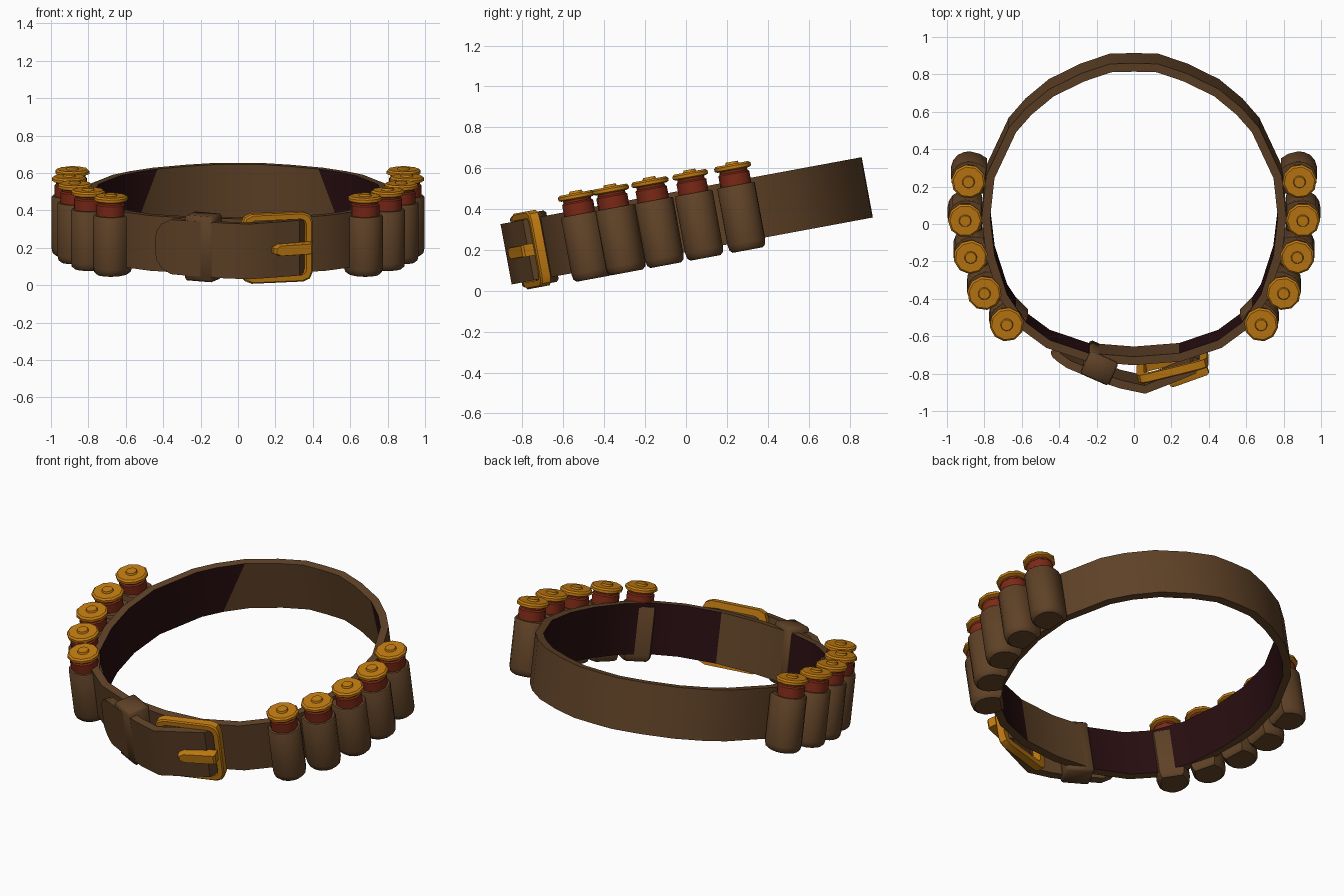
import bpy, bmesh, math
from mathutils import Matrix, Vector

if "Cube" in bpy.data.objects:
    bpy.data.objects.remove(bpy.data.objects["Cube"])


def material(name, rgb):
    m = bpy.data.materials.new(name)
    m.diffuse_color = (*rgb, 1)
    m.use_nodes = True
    m.node_tree.nodes["Principled BSDF"].inputs["Base Color"].default_value = m.diffuse_color
    return m


LEATHER = material("brown leather", (0.115, 0.054, 0.020))
LINING = material("dark red lining", (0.020, 0.004, 0.005))
BRASS = material("brass", (0.54, 0.20, 0.006))
RED = material("red shell", (0.20, 0.022, 0.008))

# The whole belt is tilted, higher at the back
TILT = Matrix.Translation((0, 0, 0.342)) @ Matrix.Rotation(math.radians(10.5), 4, 'X')


def finish(name, bm, mats, local=Matrix(), smooth=35):
    bmesh.ops.recalc_face_normals(bm, faces=bm.faces)
    me = bpy.data.meshes.new(name)
    bm.to_mesh(me)
    bm.free()
    me.transform(TILT @ local)
    for m in mats:
        me.materials.append(m)
    me.shade_smooth()
    me.set_sharp_from_angle(angle=math.radians(smooth))
    ob = bpy.data.objects.new(name, me)
    bpy.context.collection.objects.link(ob)
    return ob


def strip(pts, thick, heights, closed):
    """Upright band following a clockwise path; thickness grows inwards."""
    bm = bmesh.new()
    n = len(pts)
    rings = []
    for i, p in enumerate(pts):
        a = pts[(i - 1) % n] if closed or i > 0 else p
        b = pts[(i + 1) % n] if closed or i < n - 1 else p
        t = (Vector(b) - Vector(a)).normalized()
        q = Vector(p) + Vector((t.y, -t.x)) * thick
        h = heights[i]
        rings.append([bm.verts.new(c) for c in
                      ((*p, -h), (*p, h), (q.x, q.y, h), (q.x, q.y, -h))])
    for i in range(n if closed else n - 1):
        a, b = rings[i], rings[(i + 1) % n]
        for k in range(4):
            bm.faces.new((a[k], b[k], b[(k + 1) % 4], a[(k + 1) % 4]))
    if not closed:
        bm.faces.new(rings[0])
        bm.faces.new(rings[-1])
    return bm


def prism(outline, levels):
    """Stack scaled copies of a 2D outline: levels are (scale, z)."""
    bm = bmesh.new()
    rings = [[bm.verts.new((x * s, y * s, z)) for x, y in outline] for s, z in levels]
    n = len(outline)
    for a, b in zip(rings, rings[1:]):
        for i in range(n):
            bm.faces.new((a[i], a[(i + 1) % n], b[(i + 1) % n], b[i]))
    bm.faces.new(rings[0])
    bm.faces.new(rings[-1])
    return bm


# Main belt ring, with dark lining on the inner side faces
half = [(0.13, 0.898), (0.285, 0.845), (0.455, 0.76), (0.58, 0.655), (0.67, 0.55),
        (0.79, 0.29), (0.815, 0.06), (0.79, -0.155), (0.72, -0.375),
        (0.61, -0.54), (0.47, -0.645), (0.25, -0.72)]
path = [(0, 0.902)] + half + [(0, -0.74)] + [(-x, y) for x, y in reversed(half)]
bm = strip(path, 0.046, [0.15] * len(path), True)
bmesh.ops.recalc_face_normals(bm, faces=bm.faces)


def is_inner(f):
    c = f.calc_center_median()
    return abs(f.normal.z) < 0.3 and f.normal.x * c.x + f.normal.y * c.y < 0


for f in [f for f in bm.faces if is_inner(f)]:
    c = f.calc_center_median()
    if 0.62 < c.y < 0.72:   # slanted end of the lining
        top = min((v for v in f.verts if v.co.z > 0), key=lambda v: abs(v.co.x))
        low = max((v for v in f.verts if v.co.z < 0), key=lambda v: abs(v.co.x))
        bmesh.ops.connect_verts(bm, verts=[top, low])
for f in bm.faces:
    c = f.calc_center_median()
    if is_inner(f) and c.y < 0.667 and abs(c.x) > 0.2:
        f.material_index = 1
finish("belt", bm, [LEATHER, LINING])

# Overlapping strap end: through the buckle to a rounded tip
tongue = [(0.36, -0.715), (0.33, -0.785), (0.20, -0.84), (0.06, -0.895), (-0.08, -0.865),
          (-0.22, -0.815), (-0.36, -0.755), (-0.41, -0.725), (-0.435, -0.71), (-0.445, -0.70)]
finish("strap_end", strip(tongue, 0.045,
       [0.145, 0.15, 0.15, 0.15, 0.15, 0.15, 0.148, 0.12, 0.08, 0.03], False), [LEATHER])

# Keeper loop around both layers
bm = bmesh.new()
bmesh.ops.create_cube(bm, size=1, matrix=Matrix.Diagonal((0.165, 0.135, 0.355, 1)))
bmesh.ops.bevel(bm, geom=bm.edges[:], offset=0.012, segments=1, affect='EDGES')
finish("keeper_loop", bm, [LEATHER],
       Matrix.Translation((-0.185, -0.755, 0)) @ Matrix.Rotation(math.radians(-24), 4, 'Z'), 50)

# Buckle frame: rounded rectangle with an opening


def rounded(w, h, c):
    q = [(w, h - c), (w - 0.3 * c, h - 0.3 * c), (w - c, h)]
    return (q + [(-x, y) for x, y in reversed(q)] + [(-x, -y) for x, y in q]
            + [(x, -y) for x, y in reversed(q)])


bm = bmesh.new()
loops = []
for w, h, c, d in ((0.193, 0.188, 0.05, -0.021), (0.186, 0.181, 0.05, -0.028),
                   (0.158, 0.153, 0.03, -0.028), (0.153, 0.148, 0.03, 0.021),
                   (0.193, 0.188, 0.05, 0.021)):
    loops.append([bm.verts.new((x, d, z)) for x, z in rounded(w, h, c)])
for j in range(5):
    a, b = loops[j], loops[(j + 1) % 5]
    for i in range(12):
        bm.faces.new((a[i], a[(i + 1) % 12], b[(i + 1) % 12], b[i]))
finish("buckle_frame", bm, [BRASS],
       Matrix.Translation((0.207, -0.768, 0)) @ Matrix.Rotation(math.radians(14), 4, 'Z'), 30)

# Buckle prong across the strap
bm = prism([(0.11, -0.03), (0.11, 0.03), (-0.08, 0.03), (-0.11, 0.015),
            (-0.11, -0.015), (-0.08, -0.03)], [(1, -0.03), (1, 0.02), (0.9, 0.03)])
finish("buckle_prong", bm, [BRASS],
       Matrix.Translation((0.29, -0.822, 0)) @ Matrix.Rotation(math.radians(20), 4, 'Z')
       @ Matrix.Rotation(math.radians(90), 4, 'X'), 30)

# Shell pouches, shells and brass caps, mirrored left and right
slots = [(0.885, 0.272, 8), (0.903, 0.061, 0), (0.873, -0.139, -14),
         (0.80, -0.335, -28), (0.68, -0.505, -45)]
pouch = [(0.094 * math.cos(a), 0.094 * math.sin(a))
         for a in (math.radians(-90 + 22.5 * i) for i in range(9))]
pouch += [(-0.05, 0.088), (-0.09, 0.07), (-0.09, -0.07), (-0.05, -0.088)]
circle = [(math.cos(math.tau * i / 10), math.sin(math.tau * i / 10)) for i in range(10)]
for side, sx in (("right", 1), ("left", -1)):
    for i, (x, y, deg) in enumerate(slots, 1):
        loc = (Matrix.Diagonal((sx, 1, 1, 1)) @ Matrix.Translation((x, y, 0))
               @ Matrix.Rotation(math.radians(deg), 4, 'Z'))
        parts = (("pouch", prism(pouch, [(0.8, -0.195), (0.95, -0.182), (1, -0.155),
                                         (1, 0.122), (0.95, 0.128)]), LEATHER),
                 ("shell", prism(circle, [(0.078, 0.06), (0.078, 0.185), (0.07, 0.192),
                                          (0.07, 0.21)]), RED),
                 ("shell_cap", prism(circle, [(0.078, 0.203), (0.092, 0.209), (0.092, 0.224),
                                              (0.082, 0.233), (0.034, 0.233), (0.03, 0.244)]),
                  BRASS))
        for part, bm, mat in parts:
            ob = finish(f"{part}_{side}_{i}", bm, [mat], loc, 40)
            if sx < 0:
                ob.data.flip_normals()
